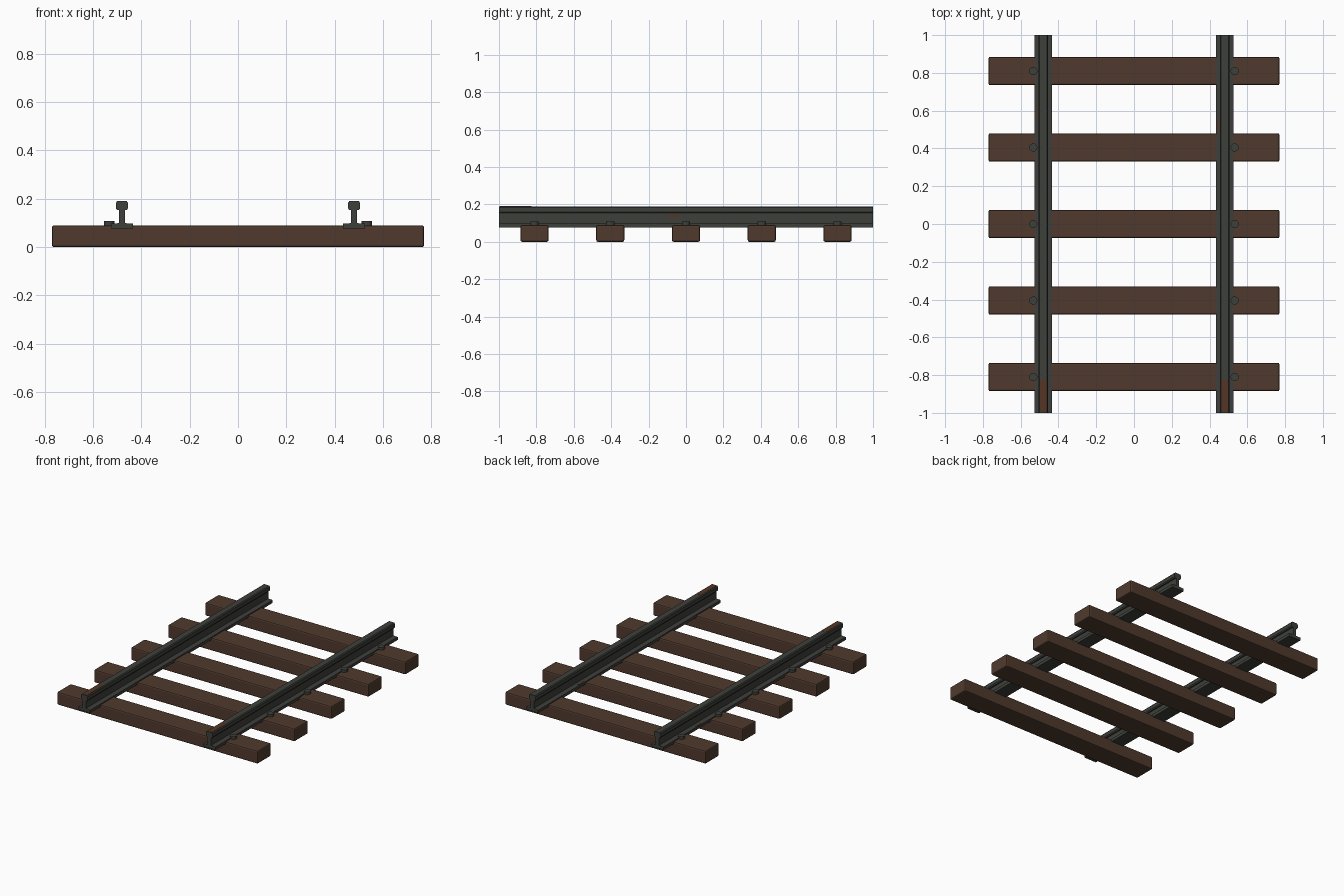
import bpy, bmesh
from mathutils import Matrix

cube = bpy.data.objects.get("Cube")
if cube:
    bpy.data.objects.remove(cube, do_unlink=True)


def material(name, rgb):
    m = bpy.data.materials.new(name)
    m.use_nodes = True
    m.diffuse_color = (*rgb, 1)
    m.node_tree.nodes["Principled BSDF"].inputs["Base Color"].default_value = (*rgb, 1)
    return m


wood = material("dark_wood", (0.08, 0.042, 0.026))
steel = material("dark_steel", (0.048, 0.051, 0.044))
rust = material("rust", (0.09, 0.036, 0.018))


def finish(name, bm, mat):
    bmesh.ops.recalc_face_normals(bm, faces=bm.faces)
    mesh = bpy.data.meshes.new(name)
    bm.to_mesh(mesh)
    bm.free()
    mesh.materials.append(mat)
    obj = bpy.data.objects.new(name, mesh)
    bpy.context.collection.objects.link(obj)
    return obj


def box(name, center, size, mat, bevel=0):
    bm = bmesh.new()
    bmesh.ops.create_cube(bm, size=1, matrix=Matrix.Translation(center) @ Matrix.Diagonal((*size, 1)))
    obj = finish(name, bm, mat)
    if bevel:
        mod = obj.modifiers.new("rounded_edges", "BEVEL")
        mod.width = bevel
        mod.segments = 2
    return obj


RAIL_X = 0.48
# Half of the rail section, from foot to head
HALF = [(0.046, 0.077), (0.046, 0.097), (0.012, 0.099), (0.012, 0.153),
        (0.020, 0.153), (0.025, 0.160), (0.025, 0.183), (0.020, 0.190)]


def rail(name, x):
    bm = bmesh.new()
    section = HALF + [(-px, z) for px, z in reversed(HALF)]
    face = bm.faces.new([bm.verts.new((x + px, -1, z)) for px, z in section])
    ext = bmesh.ops.extrude_face_region(bm, geom=[face])
    verts = [v for v in ext["geom"] if isinstance(v, bmesh.types.BMVert)]
    bmesh.ops.translate(bm, verts=verts, vec=(0, 2, 0))
    return finish(name, bm, steel)


def spike(name, x, y):
    bm = bmesh.new()
    bmesh.ops.create_cone(bm, cap_ends=True, segments=12, radius1=0.022, radius2=0.022,
                          depth=0.026, matrix=Matrix.Translation((x, y, 0.095)))
    return finish(name, bm, steel)


# Sleepers and the spikes outside each rail
for i in range(5):
    y = (i - 2) * 0.405
    box(f"sleeper_{i + 1}", (0, y, 0.045), (1.54, 0.15, 0.09), wood, 0.009)
    for side, s in (("left", 1), ("right", -1)):
        spike(f"{side}_spike_{i + 1}", s * 0.533, y)

# Rails
for side, s in (("left", 1), ("right", -1)):
    rail(f"{side}_rail", s * RAIL_X)
    # Worn rust on the front end of the head
    box(f"{side}_head_rust", (s * RAIL_X, -0.91, 0.19), (0.036, 0.17, 0.001), rust)

# Small rust flecks on the feet and the web
box("right_foot_rust", (-0.516, 0.60, 0.097), (0.008, 0.06, 0.003), rust)
box("left_foot_rust", (0.444, 0.52, 0.097), (0.008, 0.06, 0.003), rust)
for s in (1, -1):
    box("web_rust", (s * 0.492, -0.06, 0.139), (0.002, 0.06, 0.012), rust)
